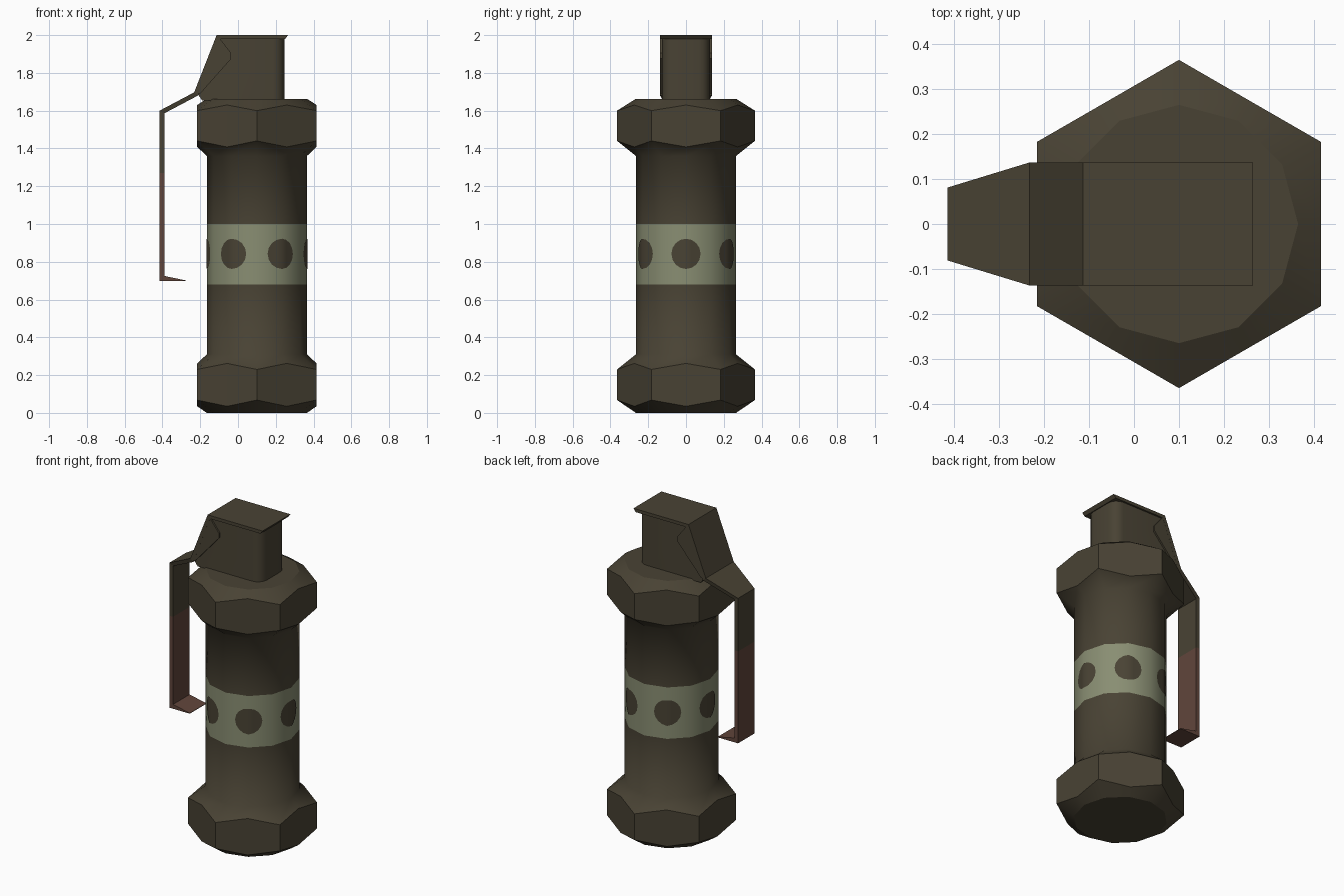
import bpy, bmesh, math
from mathutils import Vector

if "Cube" in bpy.data.objects:
    bpy.data.objects.remove(bpy.data.objects["Cube"])


def material(name, col):
    m = bpy.data.materials.new(name)
    m.diffuse_color = (*col, 1)
    m.use_nodes = True
    m.node_tree.nodes["Principled BSDF"].inputs["Base Color"].default_value = m.diffuse_color
    return m


OLIVE = material("dark olive", (0.066, 0.055, 0.034))
BAND = material("pale green", (0.25, 0.27, 0.17))
BROWN = material("worn brown", (0.118, 0.060, 0.044))
CX, R, N = 0.1, 0.265, 12


def finish(name, bm, mats):
    bmesh.ops.recalc_face_normals(bm, faces=bm.faces)
    me = bpy.data.meshes.new(name)
    bm.to_mesh(me)
    bm.free()
    for m in mats:
        me.materials.append(m)
    ob = bpy.data.objects.new(name, me)
    bpy.context.collection.objects.link(ob)
    return ob


def polar(k, r, z):
    a = math.radians(30 * k)
    return Vector((CX + r * math.cos(a), r * math.sin(a), z))


# Canister: lofted 12-sided rings (radius at flats, z at flats, radius at corners, z at corners)
H, C = 0.316, 0.365
rings = [
    (R, 0, R, 0), (H, 0.035, C, 0.068), (H, 0.262, C, 0.23), (R, 0.31, R, 0.31),
    (R, 0.68, R, 0.68), (R, 1.0, R, 1.0),
    (R, 1.36, R, 1.36), (H, 1.408, C, 1.44), (H, 1.63, C, 1.60), (R, 1.663, R, 1.663),
]
bm = bmesh.new()
loops = [[bm.verts.new(polar(k, rc, zc) if k % 2 else polar(k, rf, zf))
          for k in range(N)] for rf, zf, rc, zc in rings]
for i in range(len(loops) - 1):
    for k in range(N):
        j = (k + 1) % N
        f = bm.faces.new((loops[i][k], loops[i][j], loops[i + 1][j], loops[i + 1][k]))
        f.smooth = i not in (1, 7)          # hexagon flats stay flat
        f.material_index = 1 if i == 4 else 0
bm.faces.new(loops[0])
bm.faces.new(loops[-1])
finish("canister", bm, [OLIVE, BAND])

# Dark dots on the band, each folded over one canister edge
bm = bmesh.new()
for k in range(0, N, 2):
    mid = polar(k, R + 0.003, 0.842)
    for side in (-1, 1):
        along = (polar(k + side, R + 0.003, 0.842) - mid).normalized()
        pts = []
        for s in range(9):
            t = math.radians(-90 + 22.5 * s)
            pts.append(bm.verts.new(mid + along * 0.08 * math.cos(t)
                                    + Vector((0, 0, 0.08 * math.sin(t)))))
        f = bm.faces.new(pts if side > 0 else pts[::-1])
        f.smooth = True
bmesh.ops.remove_doubles(bm, verts=bm.verts, dist=0.0005)
finish("band_dots", bm, [OLIVE])


def prism(bm, profile, y0, y1):
    a = [bm.verts.new((x, y0, z)) for x, z in profile]
    b = [bm.verts.new((x, y1, z)) for x, z in profile]
    bm.faces.new(a)
    bm.faces.new(b[::-1])
    for i in range(len(a)):
        j = (i + 1) % len(a)
        bm.faces.new((a[i], b[i], b[j], a[j]))


# Fuze head with rounded rear corners
bm = bmesh.new()
prism(bm, [(-0.19, 1.655), (0.245, 1.655), (0.245, 1.985), (-0.105, 1.985), (-0.215, 1.69)],
      -0.126, 0.126)
rear = [e for e in bm.edges if all(v.co.x > 0.24 for v in e.verts)
        and abs(e.verts[0].co.z - e.verts[1].co.z) > 0.1]
bmesh.ops.bevel(bm, geom=rear, offset=0.06, segments=4, profile=0.5, affect='EDGES')
head = finish("fuze_head", bm, [OLIVE])
bpy.context.view_layer.objects.active = head
head.select_set(True)
bpy.ops.object.shade_smooth_by_angle(angle=math.radians(35))

# Lever strip: outer x, z, inner x, z, half width
W, S = 0.137, 0.081
stations = [
    (0.265, 2.0, 0.25, 1.98, W), (-0.113, 2.0, -0.098, 1.98, W),
    (-0.232, 1.697, -0.212, 1.68, W), (-0.415, 1.60, -0.39, 1.586, S),
    (-0.415, 1.27, -0.39, 1.27, S), (-0.415, 0.698, -0.39, 0.725, S),
    (-0.275, 0.698, -0.275, 0.701, S),
]
bm = bmesh.new()
sec = [[bm.verts.new(p) for p in ((xo, -w, zo), (xo, w, zo), (xi, w, zi), (xi, -w, zi))]
       for xo, zo, xi, zi, w in stations]
for i in range(len(sec) - 1):
    for k in range(4):
        j = (k + 1) % 4
        f = bm.faces.new((sec[i][k], sec[i][j], sec[i + 1][j], sec[i + 1][k]))
        f.material_index = 1 if i >= 4 else 0
bm.faces.new(sec[0])
bm.faces.new(sec[-1]).material_index = 1
finish("safety_lever", bm, [OLIVE, BROWN])

# Folded side flaps of the lever
bm = bmesh.new()
flap = [(-0.113, 1.999), (-0.095, 1.98), (-0.036, 1.905), (-0.036, 1.875),
        (-0.2, 1.69), (-0.231, 1.69)]
for s in (-1, 1):
    prism(bm, flap, s * 0.12, s * 0.1365)
finish("lever_flaps", bm, [OLIVE])
